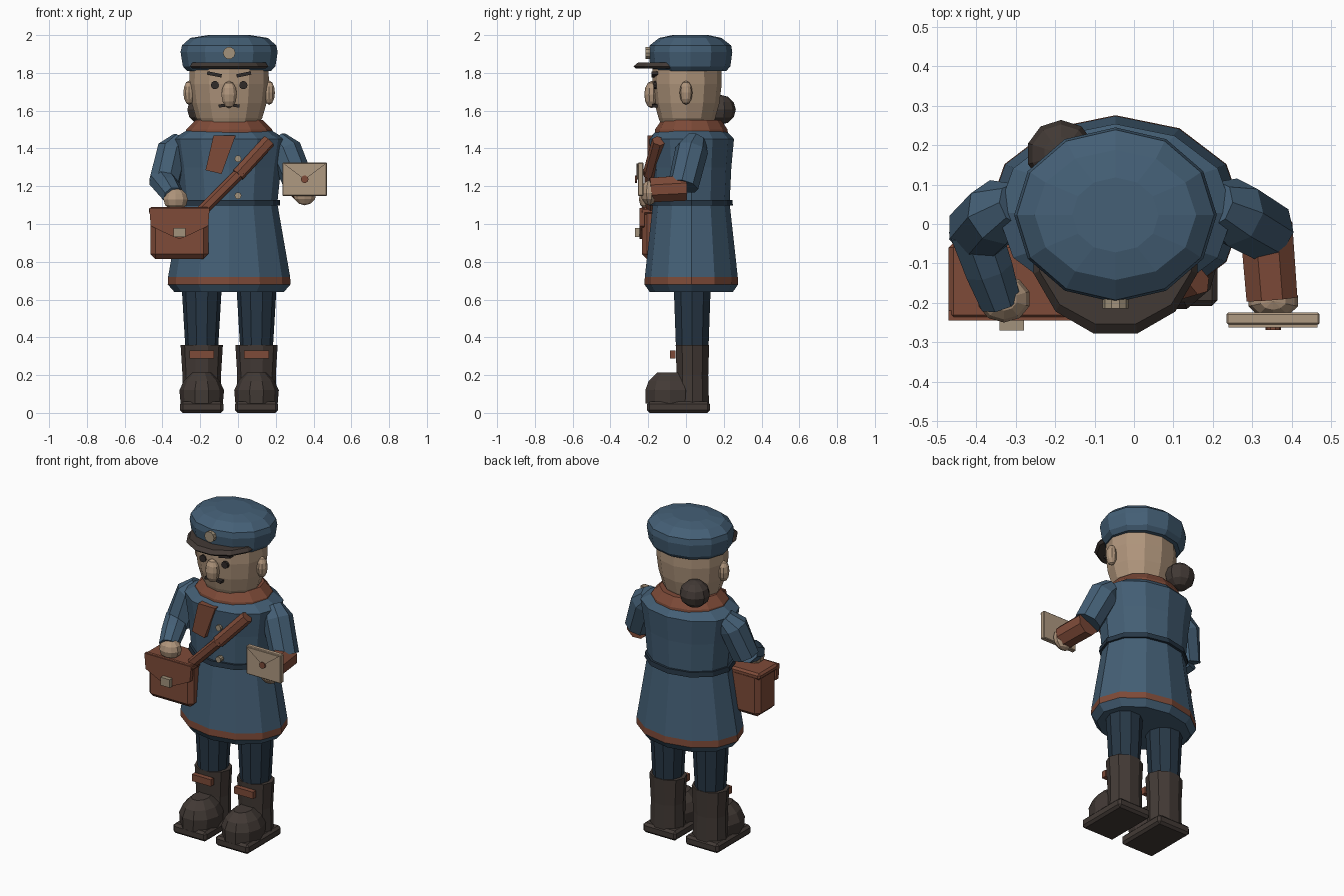
import bpy, bmesh, math
from mathutils import Vector, Matrix

cube = bpy.data.objects.get("Cube")
if cube:
    bpy.data.objects.remove(cube, do_unlink=True)


def material(name, rgb):
    m = bpy.data.materials.new(name)
    m.use_nodes = True
    color = (*rgb, 1)
    m.diffuse_color = color
    bsdf = m.node_tree.nodes["Principled BSDF"]
    bsdf.inputs["Base Color"].default_value = color
    bsdf.inputs["Roughness"].default_value = 0.9
    return m


BLUE = material("coat blue", (.058, .115, .18))
NAVY = material("trouser navy", (.02, .038, .06))
SKIN = material("skin", (.43, .30, .20))
LEATHER = material("red brown leather", (.21, .07, .04))
BOOT = material("boot brown", (.055, .042, .036))
DARK = material("dark brown", (.03, .024, .022))
PAPER = material("paper", (.43, .32, .22))
METAL = material("pale metal", (.36, .29, .20))

CX, CY = -.047, .028   # body axis


def finish(name, bm, *mats):
    bmesh.ops.recalc_face_normals(bm, faces=bm.faces)
    mesh = bpy.data.meshes.new(name)
    bm.to_mesh(mesh)
    bm.free()
    for m in mats:
        mesh.materials.append(m)
    obj = bpy.data.objects.new(name, mesh)
    bpy.context.collection.objects.link(obj)
    return obj


def skin_rings(bm, rings):
    """Bridge equal rings of points and cap both ends."""
    loops = [[bm.verts.new(p) for p in ring] for ring in rings]
    n = len(loops[0])
    for a, b in zip(loops, loops[1:]):
        for i in range(n):
            j = (i + 1) % n
            bm.faces.new((a[i], a[j], b[j], b[i]))
    bm.faces.new(loops[0])
    bm.faces.new(loops[-1])


def loft(name, rings, mat, n=12, x=CX, y=CY, turn=0, trim=None):
    """Stack of elliptical rings (z, rx, ry); trim = (low, high, material)."""
    bm = bmesh.new()
    angles = [math.tau * i / n + turn for i in range(n)]
    skin_rings(bm, [[(x + rx * math.cos(a), y + ry * math.sin(a), z) for a in angles]
                    for z, rx, ry in rings])
    mats = [mat]
    if trim:
        mats.append(trim[2])
        for f in bm.faces:
            if trim[0] < f.calc_center_median().z < trim[1]:
                f.material_index = 1
    return finish(name, bm, *mats)


def tube(name, path, radii, mat, n=8):
    bm = bmesh.new()
    pts = [Vector(p) for p in path]
    rings = []
    for i, (p, r) in enumerate(zip(pts, radii)):
        along = pts[min(i + 1, len(pts) - 1)] - pts[max(i - 1, 0)]
        q = along.to_track_quat('Z', 'Y')
        rings.append([p + q @ Vector((r * math.cos(a), r * math.sin(a), 0))
                      for a in (math.tau * (k + .5) / n for k in range(n))])
    skin_rings(bm, rings)
    return finish(name, bm, mat)


def ball(name, center, radii, mat, u=10, v=6):
    bm = bmesh.new()
    bmesh.ops.create_uvsphere(bm, u_segments=u, v_segments=v, radius=1)
    bm.transform(Matrix.Translation(center) @ Matrix.Diagonal((*radii, 1)))
    return finish(name, bm, mat)


def box(name, center, size, mat, bevel=0, tilt=0):
    bm = bmesh.new()
    bmesh.ops.create_cube(bm, size=1)
    bm.transform(Matrix.Diagonal((*size, 1)))
    if bevel:
        bmesh.ops.bevel(bm, geom=bm.edges[:], offset=bevel, segments=1, affect='EDGES')
    bm.transform(Matrix.Translation(center) @ Matrix.Rotation(tilt, 4, 'Y'))
    return finish(name, bm, mat)


def plate(name, outline, front, back, mat):
    """Extrude an x-z outline along y."""
    bm = bmesh.new()
    skin_rings(bm, [[(x, y, z) for x, z in outline] for y in (front, back)])
    return finish(name, bm, mat)


def disc(name, x, y, z, r, depth, mat, n=10):
    pts = [(x + r * math.cos(math.tau * i / n), z + r * math.sin(math.tau * i / n))
           for i in range(n)]
    return plate(name, pts, y - depth, y, mat)


# Coat, belt and collar
loft("coat", [(.64, .29, .22), (.68, .325, .248), (.72, .323, .246), (1.11, .255, .203),
              (1.30, .275, .212), (1.45, .30, .226), (1.51, .20, .17)], BLUE,
     trim=(.68, .72, LEATHER))
loft("belt", [(1.098, .27, .22), (1.128, .268, .218)], NAVY)
loft("collar", [(1.47, .235, .195), (1.50, .228, .192), (1.55, .178, .158)], LEATHER)
for z in (1.345, 1.15):
    disc("coat_button", 0, -.165, z, .018, .03, METAL)

# Head and face
loft("head", [(1.51, .14, .13), (1.56, .175, .15), (1.64, .198, .172), (1.74, .211, .184),
              (1.84, .208, .182)], SKIN, y=.005)
for side in (-1, 1):
    ball("ear", (CX + side * .212, 0, 1.695), (.032, .034, .064), SKIN)
    disc("eye", CX + side * .075, -.14, 1.735, .022, .033, DARK)
    box("eyebrow", (CX + side * .078, -.165, 1.792), (.078, .035, .018), DARK, tilt=-side * .2)
    box("moustache_half", (CX + side * .028, -.165, 1.628), (.055, .03, .016), DARK,
        tilt=side * .15)
ball("nose", (CX, -.183, 1.685), (.043, .038, .072), SKIN)
ball("hair_bun", (-.185, .178, 1.605), (.088, .086, .08), BOOT)

# Cap
loft("cap", [(1.81, .222, .19), (1.835, .245, .212), (1.91, .257, .222), (1.945, .25, .216),
             (1.985, .205, .165), (2.0, .11, .095)], BLUE, y=.023)
loft("cap_peak", [(1.822, .20, .20), (1.835, .215, .215), (1.855, .20, .19)], BOOT,
     y=-.07, turn=math.pi / 12)
disc("cap_badge", CX, -.185, 1.905, .033, .03, METAL)

# Legs and boots
for side in (-1, 1):
    x = CX + side * .145
    loft("trouser_leg", [(.33, .086, .09), (.70, .108, .104)], NAVY, n=10, x=x, y=.033)
    loft("boot_shaft", [(.05, .105, .092), (.20, .102, .088), (.36, .112, .093)], BOOT,
         n=10, x=x, y=.034)
    loft("boot_toe", [(.05, .112, .135), (.12, .118, .137), (.17, .095, .118),
                      (.215, .05, .07)], BOOT, n=10, x=x, y=-.085)
    box("boot_sole", (x, -.04, .03), (.228, .335, .06), BOOT, bevel=.014)
    box("boot_strap", (x, -.07, .31), (.13, .03, .042), LEATHER)

# Right arm resting on the satchel
tube("right_upper_sleeve", [(-.30, .05, 1.44), (-.345, .03, 1.39), (-.395, -.015, 1.21)],
     [.055, .085, .082], BLUE)
tube("right_forearm", [(-.405, -.01, 1.235), (-.37, -.11, 1.19), (-.34, -.195, 1.145)],
     [.07, .066, .056], BLUE)
ball("right_hand", (-.33, -.19, 1.13), (.068, .06, .06), SKIN)

# Left arm holding the letter
tube("left_upper_sleeve", [(.205, .05, 1.44), (.25, .03, 1.39), (.33, -.015, 1.20)],
     [.06, .088, .082], BLUE)
tube("left_forearm", [(.335, .0, 1.19), (.35, -.19, 1.18)], [.072, .07], LEATHER)
ball("left_hand", (.353, -.195, 1.165), (.066, .045, .066), SKIN)

# Letter
box("envelope", (.353, -.24, 1.237), (.236, .03, .176), PAPER, bevel=.004)
plate("envelope_flap", [(.24, 1.32), (.466, 1.32), (.353, 1.235)], -.263, -.254, PAPER)
disc("wax_seal", .353, -.26, 1.237, .02, .009, LEATHER)

# Satchel
box("satchel", (-.31, -.14, .95), (.305, .185, .27), LEATHER, bevel=.025)
plate("satchel_flap", [(-.47, 1.085), (-.15, 1.085), (-.158, .99), (-.25, .945), (-.31, .92),
                       (-.37, .945), (-.462, .99)], -.245, -.22, LEATHER)
box("satchel_lid", (-.31, -.145, 1.07), (.32, .195, .04), LEATHER, bevel=.012)
box("satchel_buckle", (-.31, -.255, .955), (.062, .03, .05), METAL)

# Shoulder strap
tube("strap_lower", [(-.19, -.185, 1.07), (.02, -.195, 1.28)], [.03, .03], LEATHER, n=6)
tube("strap_upper", [(0, -.195, 1.26), (.165, -.145, 1.44)], [.036, .036], LEATHER, n=6)
plate("strap_chest", [(-.13, 1.468), (-.013, 1.468), (-.087, 1.265), (-.172, 1.285)],
      -.205, -.13, LEATHER)
